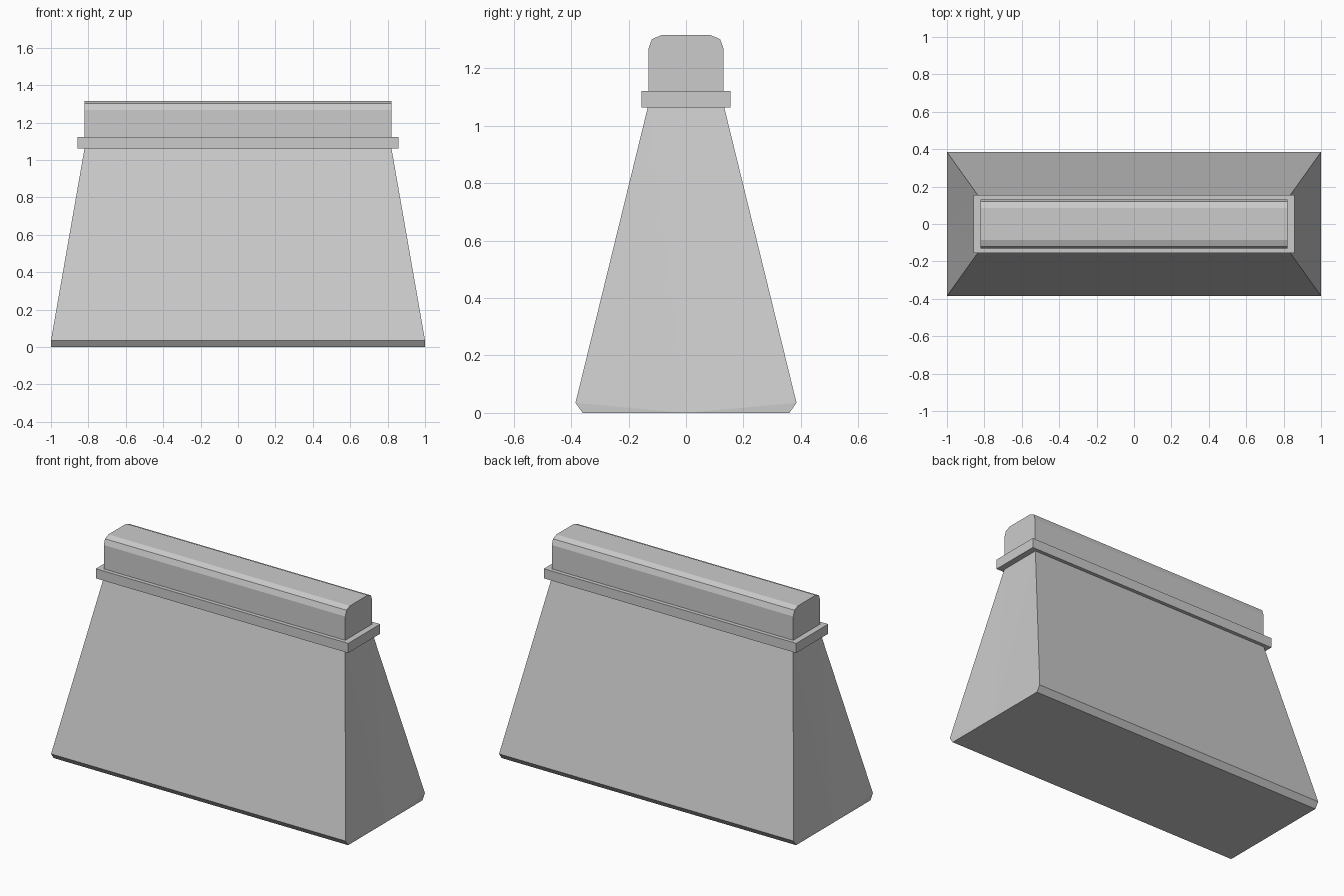
import bpy
import bmesh

cube = bpy.data.objects.get("Cube")
if cube:
    bpy.data.objects.remove(cube, do_unlink=True)

grey = bpy.data.materials.new("plain grey")
grey.use_nodes = True
colour = (0.6, 0.6, 0.6, 1)
grey.diffuse_color = colour
grey.node_tree.nodes["Principled BSDF"].inputs["Base Color"].default_value = colour


def add_object(name, bm):
    bmesh.ops.recalc_face_normals(bm, faces=bm.faces)
    mesh = bpy.data.meshes.new(name)
    bm.to_mesh(mesh)
    bm.free()
    mesh.materials.append(grey)
    obj = bpy.data.objects.new(name, mesh)
    bpy.context.scene.collection.objects.link(obj)
    return obj


def extrude_profile(name, half, fan_ends=False):
    """Mirror a half profile of (half width x, y, z) and span it along x."""
    outline = half + [(x, -y, z) for x, y, z in reversed(half)]
    if fan_ends:
        outline.append((half[0][0], 0, half[0][2]))
    bm = bmesh.new()
    ends = [[bm.verts.new((side * x, y, z)) for x, y, z in outline]
            for side in (-1, 1)]
    count = len(outline)
    for i in range(count):
        j = (i + 1) % count
        bm.faces.new((ends[0][i], ends[0][j], ends[1][j], ends[1][i]))
    for end in ends:
        if fan_ends:
            for a, b in zip(end[:-2], end[1:-1]):
                bm.faces.new((end[-1], a, b))
        else:
            bm.faces.new(end)
    return add_object(name, bm)


# Tapered body with a narrow chamfer along its foot
extrude_profile("tapered_body", [(1, 0.36, 0), (1, 0.385, 0.035),
                                 (0.82, 0.133, 1.065)], fan_ends=True)

# Collar around the neck
extrude_profile("collar", [(0.857, 0.155, 1.063), (0.857, 0.155, 1.122)])

# Top bar with rounded long edges
extrude_profile("top_bar", [(0.82, 0.131, 1.065), (0.82, 0.131, 1.268),
                            (0.82, 0.119, 1.302), (0.82, 0.085, 1.316)])
